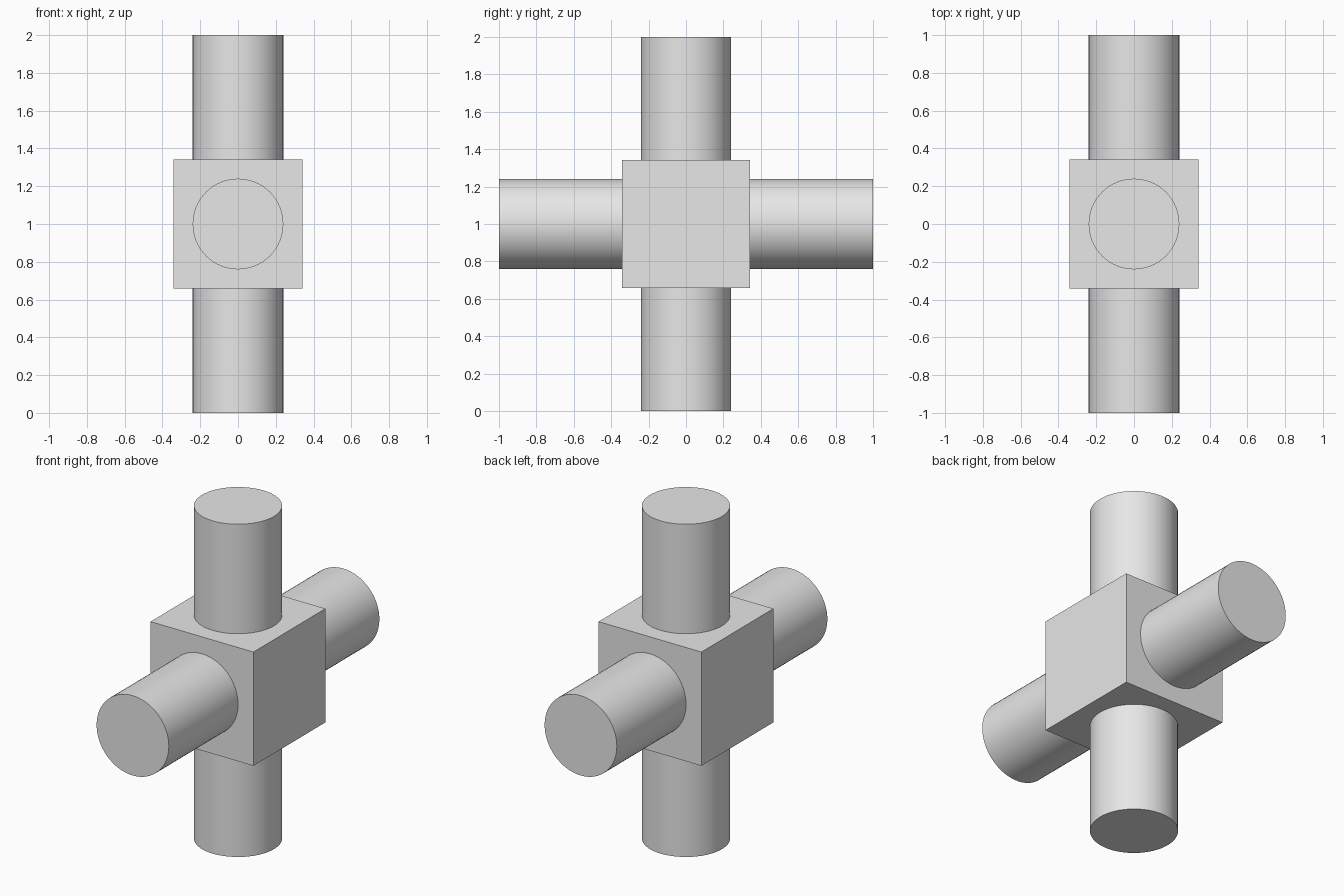
import bpy
import math
from mathutils import Vector

if "Cube" in bpy.data.objects:
    bpy.data.objects.remove(bpy.data.objects["Cube"])

CENTRE = Vector((0, 0, 1))
HALF = 0.342      # half size of the hub cube
RADIUS = 0.24     # pipe radius
REACH = 1.0       # pipe end distance from the centre

grey = bpy.data.materials.new("light_grey")
grey.diffuse_color = (0.8, 0.8, 0.8, 1)
grey.use_nodes = True
grey.node_tree.nodes["Principled BSDF"].inputs["Base Color"].default_value = grey.diffuse_color

# Central cube
bpy.ops.mesh.primitive_cube_add(size=2 * HALF, location=CENTRE)
hub = bpy.context.object
hub.name = "hub_block"
hub.data.materials.append(grey)


def add_pipe(name, direction):
    """Round pipe from the hub face out to REACH along direction."""
    d = Vector(direction)
    bpy.ops.mesh.primitive_cylinder_add(
        vertices=64, radius=RADIUS, depth=REACH - HALF,
        location=CENTRE + d * (REACH + HALF) / 2,
        rotation=d.to_track_quat('Z', 'Y').to_euler())
    pipe = bpy.context.object
    pipe.name = name
    pipe.data.materials.append(grey)
    bpy.ops.object.shade_smooth_by_angle(angle=math.radians(30))


# Four arms: up, down, front and back
for name, direction in (("top_pipe", (0, 0, 1)), ("bottom_pipe", (0, 0, -1)),
                        ("front_pipe", (0, -1, 0)), ("back_pipe", (0, 1, 0))):
    add_pipe(name, direction)
